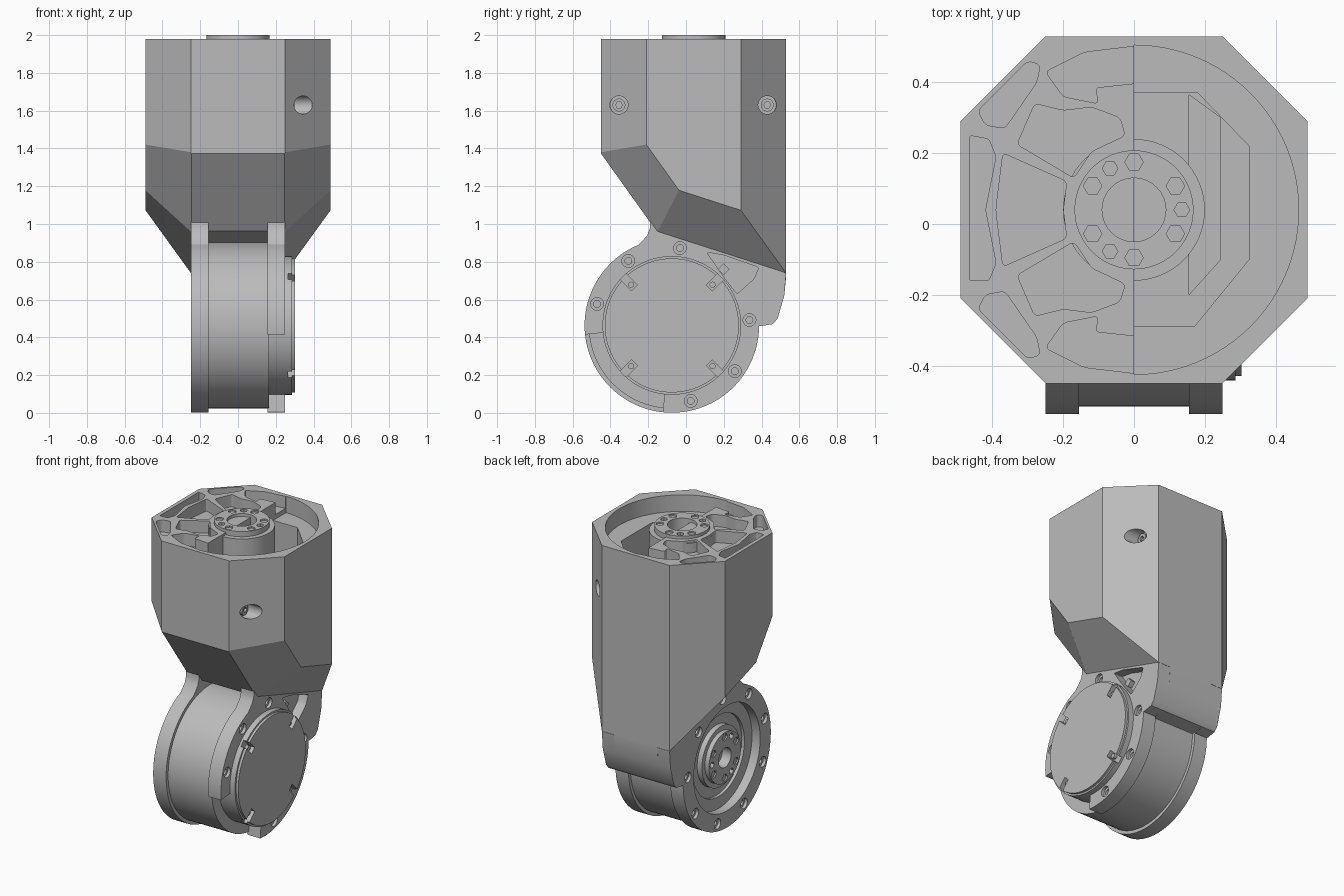
import bpy, bmesh, math
from mathutils import Vector

if "Cube" in bpy.data.objects:
    bpy.data.objects.remove(bpy.data.objects["Cube"])

grey = bpy.data.materials.new("machined grey")
grey.use_nodes = True
grey.diffuse_color = (0.5, 0.5, 0.5, 1)
grey.node_tree.nodes["Principled BSDF"].inputs["Base Color"].default_value = (0.5, 0.5, 0.5, 1)
parts = []


def circle(cx, cy, r, n=64, start=0):
    return [(cx + r * math.cos(math.radians(start) + math.tau * i / n),
             cy + r * math.sin(math.radians(start) + math.tau * i / n)) for i in range(n)]


def polar(c, r, deg):
    return c[0] + r * math.cos(math.radians(deg)), c[1] + r * math.sin(math.radians(deg))


def prism(name, pts, axis, lo, hi, rounding=0, planes=()):
    """Extrude a flat outline along x or z, then trim it with planes."""
    bm = bmesh.new()
    place = (lambda a, b, h: (a, b, h)) if axis == "z" else (lambda a, b, h: (h, a, b))
    low = [bm.verts.new(place(a, b, lo)) for a, b in pts]
    high = [bm.verts.new(place(a, b, hi)) for a, b in pts]
    bm.faces.new(low)
    bm.faces.new(high)
    sides = []
    for i in range(len(pts)):
        j = (i + 1) % len(pts)
        bm.faces.new((low[i], low[j], high[j], high[i]))
        sides.append(bm.edges.get((low[i], high[i])))
    bmesh.ops.recalc_face_normals(bm, faces=bm.faces)
    if rounding:
        bmesh.ops.bevel(bm, geom=sides, offset=rounding, segments=4, profile=0.5, affect="EDGES")
    for point, normal in planes:
        bmesh.ops.bisect_plane(bm, geom=bm.verts[:] + bm.edges[:] + bm.faces[:],
                               plane_co=point, plane_no=Vector(normal).normalized(), clear_outer=True)
        bmesh.ops.holes_fill(bm, edges=[e for e in bm.edges if e.is_boundary])
    bmesh.ops.recalc_face_normals(bm, faces=bm.faces)
    mesh = bpy.data.meshes.new(name)
    bm.to_mesh(mesh)
    bm.free()
    mesh.materials.append(grey)
    ob = bpy.data.objects.new(name, mesh)
    bpy.context.collection.objects.link(ob)
    parts.append(ob)
    return ob


def combine(ob, other, operation="DIFFERENCE"):
    mod = ob.modifiers.new("combine", "BOOLEAN")
    mod.operation, mod.object, mod.solver = operation, other, "EXACT"
    deps = bpy.context.evaluated_depsgraph_get()
    mesh = bpy.data.meshes.new_from_object(ob.evaluated_get(deps))
    ob.modifiers.clear()
    ob.data = mesh
    parts.remove(other)
    bpy.data.objects.remove(other)


def cut(ob, pts, axis, lo, hi, rounding=0):
    combine(ob, prism("cutter", pts, axis, lo, hi, rounding))


# Housing: octagonal column with sloped underside
MID = 0.04
octagon = [(-.25, .53), (.25, .53), (.49, .29), (.49, -.21), (.25, -.45), (-.25, -.45), (-.49, -.21), (-.49, .29)]
trims = [((0, -.455, 1.38), (0, -1.4, -1)), ((0, 0, .912), (0, -.322, -1))]
for s in (-1, 1):
    trims.append(((.25 * s, -.45, 1.38), (1.57 * s, -1.4, -1)))
    trims.append(((.25 * s, 0, .912), (1.06 * s, -.322, -1)))
housing = prism("housing", octagon, "z", .4, 1.98, planes=trims)

# Open half of the top: round bore, pocket and deep shaft
bore = [polar((0, MID), .465, -90 + 180 * i / 48) for i in range(49)]
cut(housing, bore, "z", 1.87, 2.1)
cut(housing, [(.0, .37), (.18, .37), (.325, .22), (.325, -.1), (.17, -.29), (0, -.29)], "z", 1.6, 2.1)
cut(housing, [(.155, .365), (.245, .3), (.245, -.1), (.155, -.2)], "z", 1.35, 2.1)

# Ribbed half of the top: pockets mirrored front to back
diagonal = [(-.44, .32), (-.30, .46), (-.265, .45), (-.275, .40), (-.365, .27), (-.42, .28)]
sector = [(-.33, .225), (-.28, .34), (-.2, .32), (-.12, .33), (-.04, .30), (-.025, .25), (-.12, .205), (-.17, .13)]
kidney = [(-.25, .43), (-.14, .485), (.03, .505), (.03, .40), (-.11, .385), (-.1, .34), (-.2, .36)]
for outline in (diagonal, sector, kidney):
    for flip in (False, True):
        pts = [(x, 2 * MID - y if flip else y) for x, y in outline]
        cut(housing, pts, "z", 1.9, 2.1, .012)
cut(housing, [(-.465, .25), (-.41, .24), (-.39, .19), (-.42, .04), (-.39, -.11), (-.41, -.16), (-.465, -.16)],
    "z", 1.9, 2.1, .008)
cut(housing, [(-.37, .2), (-.19, .12), (-.2, .04), (-.19, -.04), (-.37, -.12), (-.39, .04)], "z", 1.9, 2.1, .012)

# Side screw wells in the chamfers
for y in (-.355, .43):
    cut(housing, circle(y, 1.63, .048, 32), "x", .28, .6)
    screw = prism("housing_screw", circle(y, 1.63, .034, 24), "x", .27, .30)
    cut(screw, circle(y, 1.63, .018, 6), "x", .285, .4)


def hub(name, axis, c, base, shoulder, face, hole):
    """Output flange with a ring of sockets; runs from base to face."""
    out = 1 if face > base else -1
    prism(name + "_post", circle(*c, .2), axis, min(base, shoulder), max(base, shoulder))
    ring = prism(name + "_ring", circle(*c, .168), axis, min(base, face), max(base, face))
    for post in (parts[-2], ring):
        cut(post, circle(*c, hole, 32), axis, *sorted((face - .12 * out, face + .1 * out)))
    for i in range(6):
        cut(ring, circle(*polar(c, .135, 30 + 60 * i), .026, 6), axis, *sorted((face - .01 * out, face + .1 * out)))
    for i in range(3):
        cut(ring, circle(*polar(c, .135, 120 * i), .022, 6), axis, *sorted((face - .035 * out, face + .1 * out)))


hub("top_hub", "z", (0, MID), 1.5, 1.965, 2.0, .09)

# Joint: drum between two flanged arms
JOINT = (-.075, .463)
prism("drum", circle(*JOINT, .44, 96), "x", -.17, .165)
web = [(-.19, 1.03), (-.19, .98), (-.205, .94), (-.25, .89), (-.1, .6), (.3, .46), (.4, .46), (.46, .47),
       (.485, .5), (.52, .62), (.53, .74)]
for name, lo, hi in (("left_side_arm", .155, .25), ("right_side_arm", -.25, -.155)):
    arm = prism(name, circle(*JOINT, .462, 96), "x", lo, hi)
    combine(arm, prism("web", web, "x", lo, hi), "UNION")
    outer = .25 if lo > 0 else -.25
    if lo > 0:
        # Open front quarter and cable pocket
        cut(arm, [JOINT, polar(JOINT, .7, 186), polar(JOINT, .9, 225), polar(JOINT, .7, 264)], "x", .1, .3)
        cut(arm, [(.11, .85), (.2, .835), (.385, .77), (.36, .71), (.27, .63), (.2, .72)], "x", .185, .3, .012)
        angles = (4, 84, 124, 164, 284, 324)
    else:
        cut(arm, circle(*JOINT, .35), "x", -.3, -.1)
        angles = range(4, 360, 40)
    for a in angles:
        c = polar(JOINT, .412, a)
        cut(arm, circle(*c, .034, 20), "x", outer - .02, outer + .02)
        cut(arm, circle(*c, .018, 16), "x", outer - .05, outer + .05)
prism("cable_plug", [(.17, .76), (.2, .79), (.23, .76), (.2, .73)], "x", .18, .215)
prism("back_bridge", [(.2, .86), (.53, .75), (.53, .72), (.52, .62), (.485, .5), (.46, .47), (.3, .46)],
      "x", -.16, .16)
hub("joint_hub", "x", JOINT, -.16, -.205, -.235, .065)
rim = prism("recess_step", circle(*JOINT, .355), "x", -.19, -.16)
cut(rim, circle(*JOINT, .27), "x", -.3, -.1)

# Round cover with four clip slots
cover = prism("cover", circle(*JOINT, .367, 96), "x", .16, .287)
combine(cover, prism("cover_face", circle(*JOINT, .355, 96), "x", .25, .303), "UNION")
for a in (45, 135, 225, 315):
    slot = [polar(polar(JOINT, r, a), w, a + 90) for r, w in ((.28, -.022), (.42, -.022), (.42, .022), (.28, .022))]
    cut(cover, slot, "x", .265, .35)
    prism("cover_clip", circle(*polar(JOINT, .305, a), .016, 16), "x", .25, .285)

# Smooth round walls, keep corners crisp
bpy.ops.object.select_all(action="DESELECT")
for ob in parts:
    ob.select_set(True)
bpy.context.view_layer.objects.active = housing
bpy.ops.object.shade_smooth_by_angle(angle=math.radians(25))
